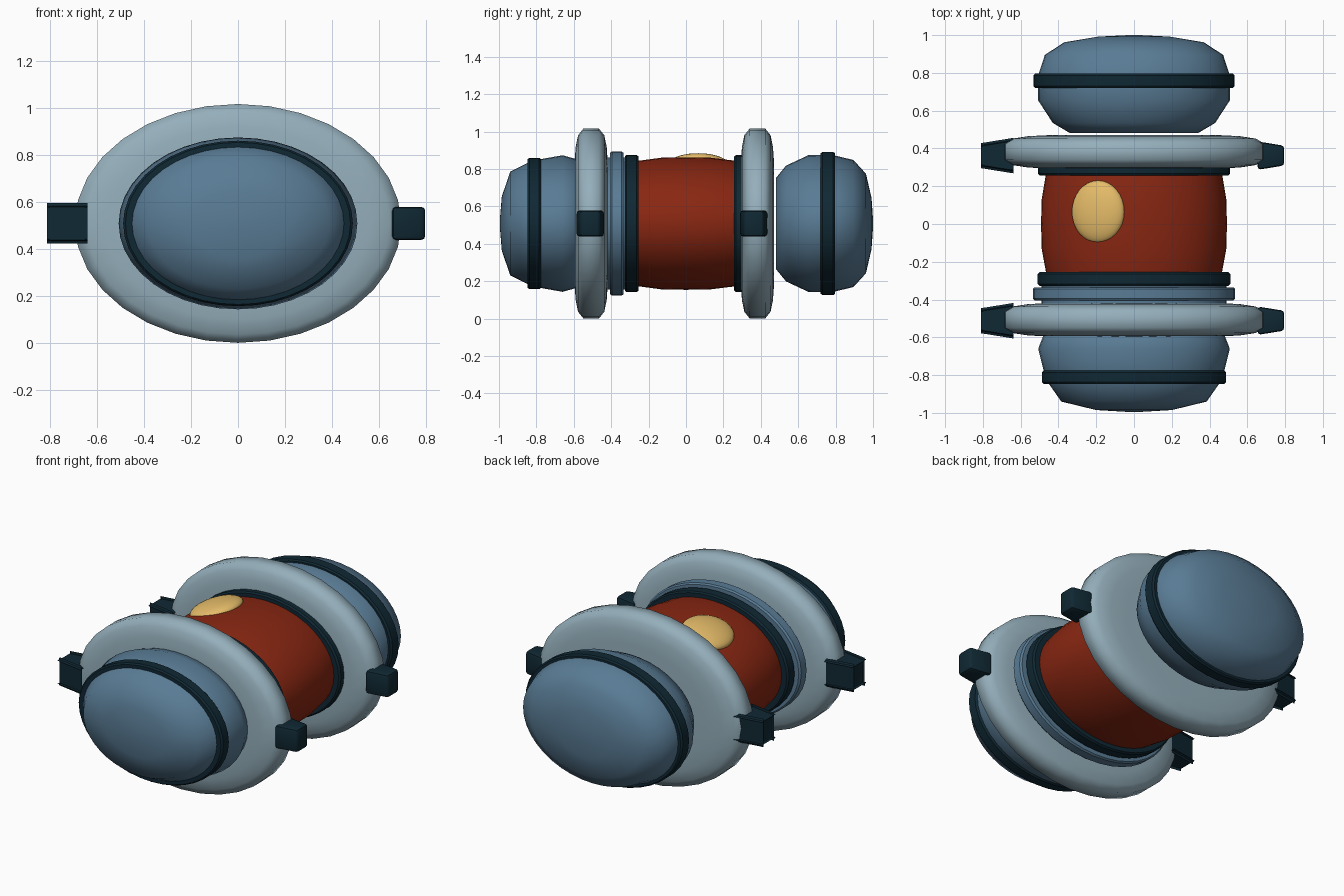
import bpy, bmesh, math

if "Cube" in bpy.data.objects:
    bpy.data.objects.remove(bpy.data.objects["Cube"])

CZ = 0.508  # height of the long axis


def material(name, rgb):
    m = bpy.data.materials.new(name)
    m.diffuse_color = (*rgb, 1)
    m.use_nodes = True
    m.node_tree.nodes["Principled BSDF"].inputs["Base Color"].default_value = m.diffuse_color
    return m


STEEL = material("steel blue", (0.10, 0.20, 0.30))
PALE = material("pale blue grey", (0.30, 0.43, 0.50))
DARK = material("dark navy", (0.005, 0.021, 0.033))
RED = material("rust red", (0.25, 0.02, 0.006))
GOLD = material("warm yellow", (0.78, 0.50, 0.14))


def finish(name, bm, mat, angle):
    bmesh.ops.recalc_face_normals(bm, faces=bm.faces[:])
    me = bpy.data.meshes.new(name)
    bm.to_mesh(me)
    bm.free()
    me.materials.append(mat)
    ob = bpy.data.objects.new(name, me)
    bpy.context.collection.objects.link(ob)
    bpy.ops.object.select_all(action='DESELECT')
    ob.select_set(True)
    bpy.context.view_layer.objects.active = ob
    bpy.ops.object.shade_smooth_by_angle(angle=math.radians(angle))
    return ob


def lathe(name, profile, mat, sz=0.72, n=40, angle=45):
    """Spin (y, x-radius) points round the y axis, with height scaled by sz."""
    bm = bmesh.new()
    loops = []
    for y, r in profile:
        loops.append([bm.verts.new((r * math.cos(a), y, CZ + sz * r * math.sin(a)))
                      for a in (2 * math.pi * i / n for i in range(n))])
    for a, b in zip(loops, loops[1:]):
        for i in range(n):
            j = (i + 1) % n
            bm.faces.new((a[i], a[j], b[j], b[i]))
    bm.faces.new(loops[0])
    bm.faces.new(loops[-1])
    return finish(name, bm, mat, angle)


def band(name, y0, y1, r, mat, sz=0.72):
    c = 0.01
    lathe(name, [(y0, r - c), (y0 + c, r), (y1 - c, r), (y1, r - c)], mat, sz, angle=30)


# rounded end pods
lathe("front_pod", [(-0.995, 0.03), (-0.985, 0.20), (-0.94, 0.385), (-0.84, 0.455),
                    (-0.77, 0.48), (-0.66, 0.507), (-0.59, 0.48), (-0.50, 0.38)], STEEL)
lathe("back_pod", [(0.482, 0.34), (0.535, 0.43), (0.655, 0.508), (0.78, 0.51),
                   (0.895, 0.472), (0.962, 0.37), (0.992, 0.19), (1.0, 0.03)], STEEL)
band("front_pod_band", -0.847, -0.775, 0.488, DARK)
band("back_pod_band", 0.72, 0.797, 0.532, DARK)

# bulged middle barrel
lathe("barrel", [(-0.34, 0.44), (-0.255, 0.466), (-0.13, 0.489), (0, 0.492),
                 (0.13, 0.489), (0.265, 0.466), (0.36, 0.44)], RED)
band("front_dark_collar", -0.327, -0.255, 0.51, DARK)
band("front_steel_collar", -0.405, -0.335, 0.536, STEEL)
band("back_dark_collar", 0.257, 0.31, 0.508, DARK)
lathe("front_hub", [(-0.52, 0.49), (-0.30, 0.49)], STEEL)

# wide oval rings and their side lugs
for end, yr, yl in (("front", -0.507, -0.512), ("back", 0.382, 0.362)):
    lathe(end + "_ring",
          [(yr + t, r) for t, r in ((-0.088, 0.46), (-0.083, 0.56), (-0.07, 0.645),
                                    (-0.042, 0.693), (0.042, 0.693), (0.07, 0.645),
                                    (0.083, 0.56), (0.088, 0.46))],
          PALE, sz=0.732, n=32, angle=60)
    for side, s in (("left", -1), ("right", 1)):
        bm = bmesh.new()
        bmesh.ops.create_cube(bm, size=1)
        for v in bm.verts:
            outer = v.co.x > 0
            v.co.y = yl + v.co.y * (0.105 if outer else 0.15)
            v.co.z = CZ + v.co.z * 0.14
            v.co.x = s * (0.795 if outer else 0.655)
        bmesh.ops.bevel(bm, geom=bm.edges[:], offset=0.016, segments=2,
                        profile=0.5, affect='EDGES')
        finish(f"{end}_{side}_lug", bm, DARK, 40)

# domed window on the barrel, tilted to follow its curve
bm = bmesh.new()
bmesh.ops.create_uvsphere(bm, u_segments=32, v_segments=16, radius=1)
dome = finish("top_dome", bm, GOLD, 60)
dome.location = (-0.19, 0.065, 0.82)
dome.scale = (0.145, 0.165, 0.05)
dome.rotation_euler = (0, math.radians(-17), 0)
